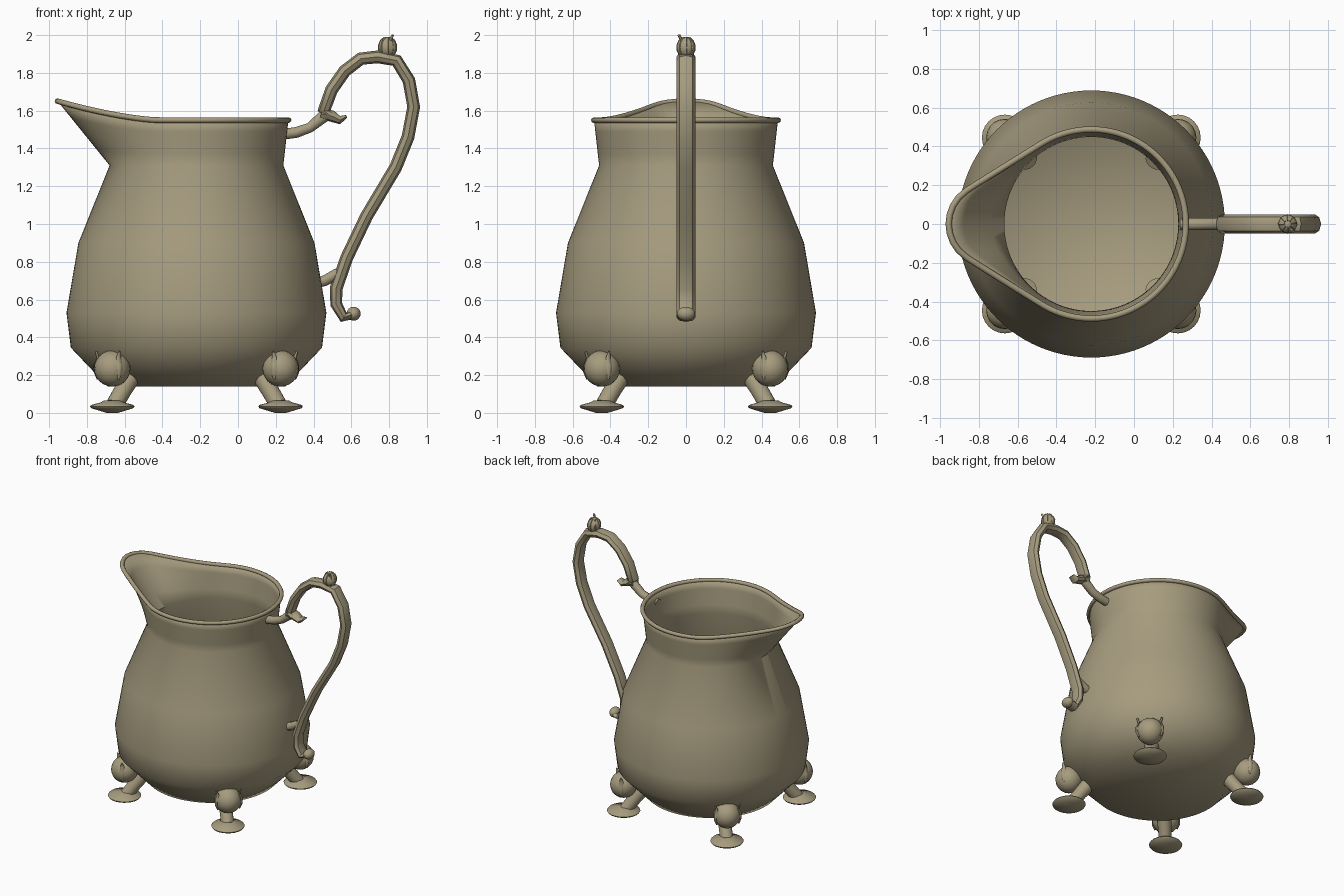
import bpy, bmesh, math
from math import sin, cos, pi, radians, sqrt
from mathutils import Vector

if "Cube" in bpy.data.objects:
    bpy.data.objects.remove(bpy.data.objects["Cube"])

CX = -0.22  # axis of the jug body
metal = bpy.data.materials.new("aged_brass")
metal.diffuse_color = (0.38, 0.33, 0.21, 1)
metal.use_nodes = True
metal.node_tree.nodes["Principled BSDF"].inputs["Base Color"].default_value = metal.diffuse_color


def finish(name, bm, angle=60):
    me = bpy.data.meshes.new(name)
    bm.to_mesh(me)
    bm.free()
    me.materials.append(metal)
    me.shade_smooth()
    me.set_sharp_from_angle(angle=radians(angle))
    ob = bpy.data.objects.new(name, me)
    bpy.context.collection.objects.link(ob)
    return ob


def loft(bm, rings, cap_start=True, cap_end=True, closed=False):
    vs = [[bm.verts.new(p) for p in r] for r in rings]
    n = len(vs[0])
    pairs = list(zip(vs, vs[1:])) + ([(vs[-1], vs[0])] if closed else [])
    for a, b in pairs:
        for i in range(n):
            k = (i + 1) % n
            bm.faces.new((a[i], a[k], b[k], b[i]))
    if cap_start and not closed:
        bm.faces.new(vs[0][::-1])
    if cap_end and not closed:
        bm.faces.new(vs[-1])


def tube(name, pts, wide, thick, sides=8, side=None, closed=False, angle=60):
    """Sweep an oval section; 'wide' runs along the side vector, 'thick' across it."""
    pts = [Vector(p) for p in pts]
    n = len(pts)
    rings = []
    for i, p in enumerate(pts):
        if closed:
            t = pts[(i + 1) % n] - pts[i - 1]
        else:
            t = pts[min(i + 1, n - 1)] - pts[max(i - 1, 0)]
        t.normalize()
        s = Vector(side or (0, 1, 0))
        s = (s - t * s.dot(t)).normalized()
        m = t.cross(s)
        w = wide[i] if isinstance(wide, list) else wide
        h = thick[i] if isinstance(thick, list) else thick
        rings.append([p + s * w * cos(2 * pi * k / sides) + m * h * sin(2 * pi * k / sides)
                      for k in range(sides)])
    bm = bmesh.new()
    loft(bm, rings, closed=closed)
    bmesh.ops.recalc_face_normals(bm, faces=bm.faces)
    return finish(name, bm, angle)


def ball(name, loc, r, scale=(1, 1, 1)):
    bm = bmesh.new()
    bmesh.ops.create_uvsphere(bm, u_segments=20, v_segments=12, radius=r)
    for v in bm.verts:
        v.co = Vector(loc) + Vector([c * s for c, s in zip(v.co, scale)])
    return finish(name, bm)


# Rim outline: hull of the neck circle and a smaller pouring-lip circle
SEG = 96


def rim_point(a):
    phi = abs((a - pi + pi) % (2 * pi) - pi)      # angle away from -x
    R, c, rho, tangent = 0.487, 0.528, 0.207, radians(58.1)
    if phi < radians(15.4):
        r = c * cos(phi) + sqrt(rho ** 2 - (c * sin(phi)) ** 2)
    elif phi < tangent:
        r = R / cos(tangent - phi)
    else:
        r = R
    x, y = -r * cos(phi), r * sin(phi) * (1 if (a % (2 * pi)) < pi else -1)
    rise = max(0, (-x - 0.2) / 0.535) ** 1.5
    return Vector((CX + x, y, 1.55 + 0.1 * rise))


def rim_angle(i):
    return pi + 2 * pi * i / SEG


def outline(i):
    a = rim_angle(i)
    phi = (2 * pi * i / SEG + pi) % (2 * pi) - pi
    p = rim_point(abs(phi))
    # measured from the lip, turning counter-clockwise
    p = Vector((p.x, -abs(p.y) if phi > 0 else abs(p.y), p.z))
    return a, p


def rim_point(phi):  # plain version by angle away from the lip
    R, c, rho, tangent = 0.487, 0.528, 0.207, radians(58.1)
    if phi < radians(15.4):
        r = c * cos(phi) + sqrt(rho ** 2 - (c * sin(phi)) ** 2)
    else:
        r = R / cos(max(0, tangent - phi))
    x = -r * cos(phi)
    rise = max(0, (-x - 0.2) / 0.535) ** 1.5
    return Vector((CX + x, r * sin(phi), 1.55 + 0.1 * rise))


rim = [outline(i) for i in range(SEG)]

# Jug body with neck flaring into the spout
profile = [(0.47, 0.14), (0.665, 0.345), (0.688, 0.53), (0.625, 0.9), (0.46, 1.31)]
rings = [[Vector((CX + r * cos(a), r * sin(a), z)) for a, p in rim] for r, z in profile]
neck = rings[-1]
for t in (0.25, 0.5, 0.75, 1):
    rings.append([q.lerp(p, t) for q, (a, p) in zip(neck, rim)])
bm = bmesh.new()
loft(bm, rings, cap_end=False)
body = finish("jug_body", bm)
mod = body.modifiers.new("wall", "SOLIDIFY")
mod.thickness = 0.012
mod.offset = -1

# Rolled bead around the rim
tube("rim_bead", [p for a, p in rim], 0.015, 0.016, 8, side=(0, 0, 1), closed=True)

# Handle: main scroll, connectors, curl, end ball and finial
path = [(0.49, 1.57), (0.455, 1.60), (0.495, 1.71), (0.565, 1.81), (0.65, 1.875), (0.74, 1.885),
        (0.84, 1.865), (0.905, 1.76), (0.93, 1.62), (0.90, 1.46), (0.835, 1.3), (0.68, 1.04),
        (0.575, 0.82), (0.52, 0.66), (0.52, 0.575), (0.56, 0.505), (0.60, 0.52)]
tube("handle", [(x, 0, z) for x, z in path], 0.05, [0.03] + [0.034] * 13 + [0.032, 0.028, 0.025],
     8, angle=40)
tube("handle_curl", [(0.44, 0, 1.585), (0.50, 0, 1.57), (0.54, 0, 1.55), (0.575, 0, 1.57)],
     [0.045, 0.045, 0.04, 0.03], [0.03, 0.03, 0.022, 0.008], 8, angle=40)
tube("upper_connector", [(0.24, 0, 1.475), (0.31, 0, 1.485), (0.38, 0, 1.51), (0.46, 0, 1.575)],
     0.032, [0.03, 0.03, 0.028, 0.035], 10)
tube("lower_connector", [(0.42, 0, 0.69), (0.46, 0, 0.70), (0.53, 0, 0.74)], 0.032, 0.03, 10)
ball("handle_end_ball", (0.612, 0, 0.525), 0.037, (1, 1.3, 1))
ball("finial", (0.792, 0, 1.935), 0.048, (1, 1, 1.15))
for k in range(8):  # ribs on the finial
    d = Vector((cos(k * pi / 4), sin(k * pi / 4), 0))
    tube("finial_rib", [Vector((0.792, 0, 1.935 + 0.056 * sin(e))) + d * 0.047 * cos(e)
                        for e in (-0.8, -0.3, 0.2, 0.7, 1.2)], 0.005, 0.005, 5,
         side=(-d.y, d.x, 0))
tube("finial_tip", [(0.805, -0.025, 1.975), (0.82, -0.038, 2.0)], 0.008, 0.008, 6)

# Four feet: pad, slanted leg, knee ball and claws
for k in range(4):
    az = pi / 4 + k * pi / 2
    out = Vector((cos(az), sin(az), 0))
    base = Vector((CX, 0, 0)) + out * 0.63
    bm = bmesh.new()
    pad = [(0.03, 0.0), (0.07, 0.012), (0.112, 0.025), (0.118, 0.034), (0.112, 0.042),
           (0.06, 0.056), (0.045, 0.065)]
    loft(bm, [[base + Vector((r * cos(2 * pi * i / 24), r * sin(2 * pi * i / 24), z))
               for i in range(24)] for r, z in pad])
    finish("foot_pad", bm)
    tang = (-out.y, out.x, 0)
    tube("foot_leg", [base - out * 0.015 + Vector((0, 0, 0.04)),
                      base - out * 0.08 + Vector((0, 0, 0.12)),
                      base - out * 0.165 + Vector((0, 0, 0.225))],
         [0.046, 0.047, 0.055], [0.046, 0.047, 0.055], 16, side=tang)
    knee = base + Vector((0, 0, 0.235))
    ball("foot_knee", knee, 0.096)
    for s in (-1, 1):
        d = Vector((cos(az + s * 1.2), sin(az + s * 1.2), 0))
        tube("foot_claw", [knee + d * 0.1 * cos(e) + Vector((0, 0, 0.1 * sin(e)))
                           for e in (-0.6, -0.2, 0.2, 0.6)] + [knee + d * 0.095 + Vector((0, 0, 0.09))],
             [0.006, 0.014, 0.016, 0.014, 0.006], 0.007, 6, side=(-d.y, d.x, 0))
